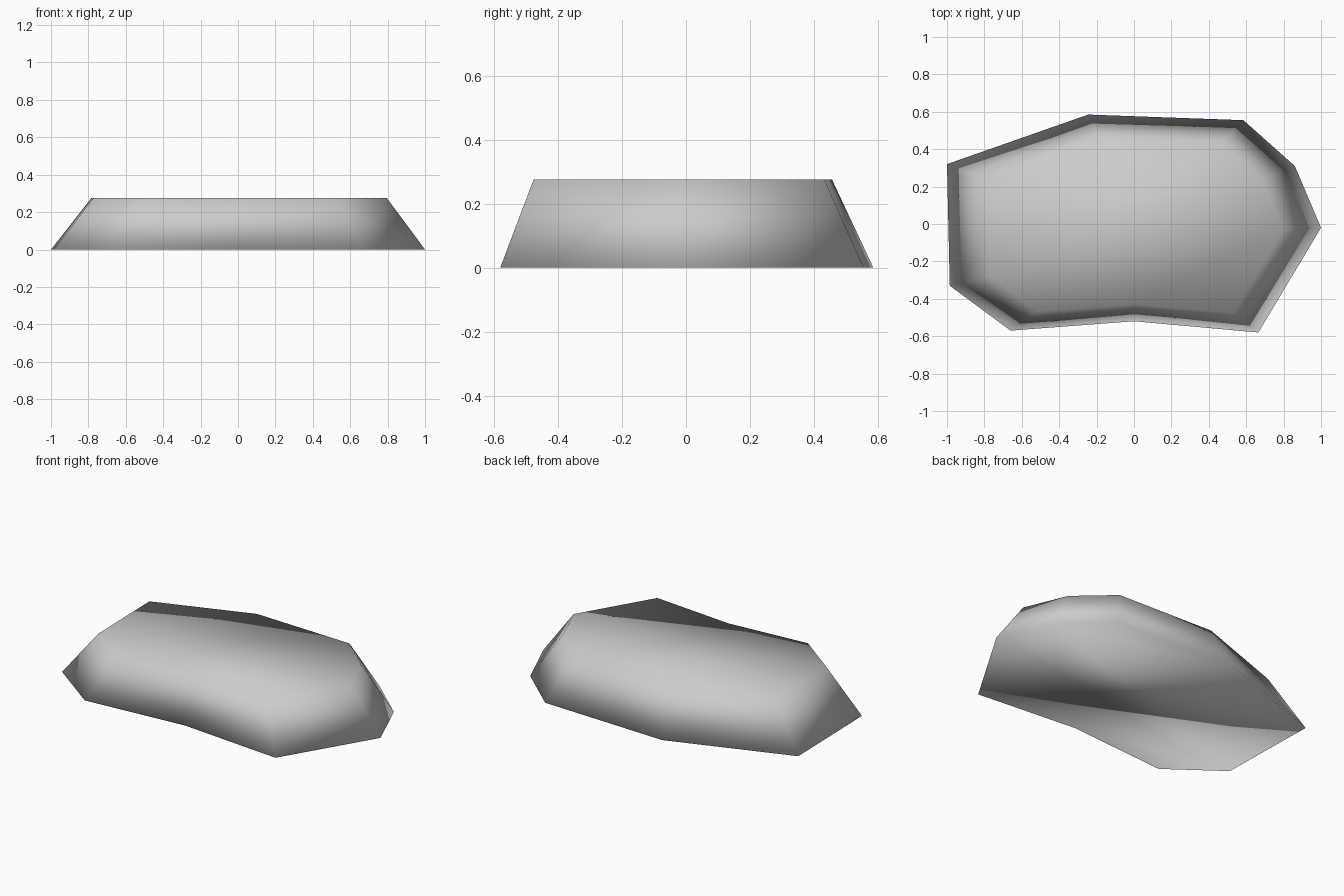
import bpy
import bmesh
from mathutils import Vector

cube = bpy.data.objects.get("Cube")
if cube:
    bpy.data.objects.remove(cube, do_unlink=True)

# Stone colour
stone = bpy.data.materials.new("stone_grey")
stone.use_nodes = True
colour = (0.6, 0.6, 0.6, 1.0)
stone.diffuse_color = colour
stone.node_tree.nodes["Principled BSDF"].inputs["Base Color"].default_value = colour

# Ground outline, counter-clockwise
outline = [
    (-1.0, 0.32), (-0.985, -0.33), (-0.66, -0.57), (0.0, -0.52), (0.665, -0.58),
    (1.0, -0.02), (0.86, 0.31), (0.585, 0.555), (-0.245, 0.585),
]
height = 0.275

# Solid slab: the outline extruded up and tapered towards a flat top
bm = bmesh.new()
base = bm.faces.new([bm.verts.new((x, y, 0)) for x, y in outline])
grown = bmesh.ops.extrude_face_region(bm, geom=[base], use_keep_orig=True)
for vert in (g for g in grown["geom"] if isinstance(g, bmesh.types.BMVert)):
    vert.co = Vector((vert.co.x * 0.79 + 0.006, vert.co.y * 0.8 - 0.012, height))
bmesh.ops.recalc_face_normals(bm, faces=bm.faces)

# Fully rounded shading across every edge
for face in bm.faces:
    face.smooth = True

mesh = bpy.data.meshes.new("flat_rock")
bm.to_mesh(mesh)
bm.free()
mesh.materials.append(stone)
rock = bpy.data.objects.new("flat_rock", mesh)
bpy.context.scene.collection.objects.link(rock)
